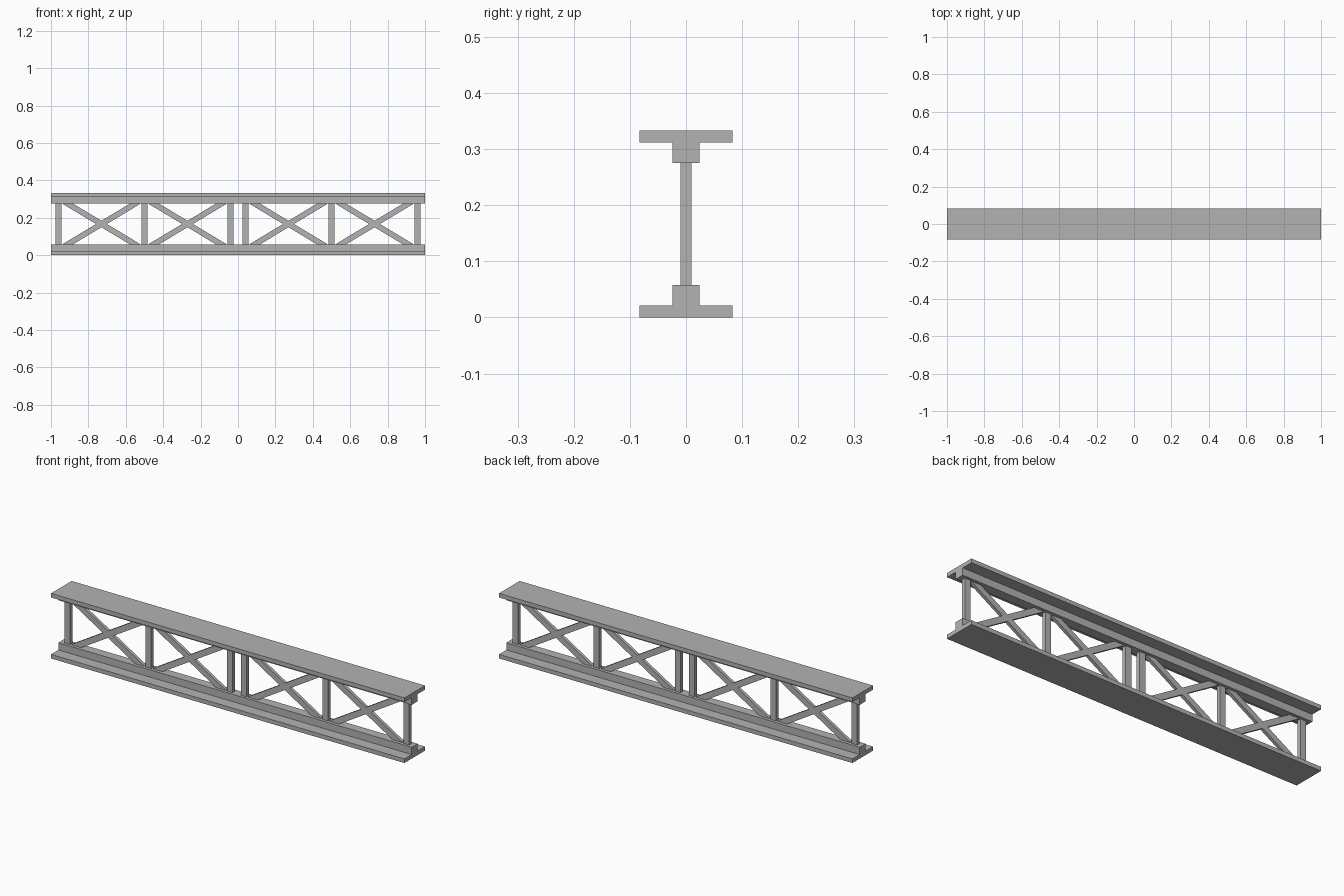
import bpy, bmesh, math
from mathutils import Matrix, Vector

cube = bpy.data.objects.get("Cube")
if cube:
    bpy.data.objects.remove(cube, do_unlink=True)

steel = bpy.data.materials.new("grey_steel")
steel.use_nodes = True
grey = (0.45, 0.45, 0.45, 1)
steel.diffuse_color = grey
steel.node_tree.nodes["Principled BSDF"].inputs["Base Color"].default_value = grey

HEIGHT = 0.333
CHORD = 0.058          # depth of each chord
MID = HEIGHT / 2


def finish(name, bm):
    bmesh.ops.recalc_face_normals(bm, faces=bm.faces)
    mesh = bpy.data.meshes.new(name)
    bm.to_mesh(mesh)
    bm.free()
    mesh.materials.append(steel)
    obj = bpy.data.objects.new(name, mesh)
    bpy.context.collection.objects.link(obj)
    return obj


def bar(name, center, size, tilt=0):
    bm = bmesh.new()
    matrix = (Matrix.Translation(center) @ Matrix.Rotation(tilt, 4, "Y")
              @ Matrix.Diagonal((*size, 1)))
    bmesh.ops.create_cube(bm, size=1, matrix=matrix)
    return finish(name, bm)


def chord(name, flip):
    """T section swept along the length of the truss."""
    half = [(0.083, 0), (0.083, 0.021), (0.024, 0.021), (0.024, CHORD)]
    profile = half + [(-y, z) for y, z in reversed(half)]
    bm = bmesh.new()
    verts = [bm.verts.new((-1, y, HEIGHT - z if flip else z)) for y, z in profile]
    face = bm.faces.new(verts)
    swept = bmesh.ops.extrude_face_region(bm, geom=[face])["geom"]
    moved = [v for v in swept if isinstance(v, bmesh.types.BMVert)]
    bmesh.ops.translate(bm, verts=moved, vec=(2, 0, 0))
    return finish(name, bm)


# Top and bottom chords
chord("bottom_chord", False)
chord("top_chord", True)

# Upright posts
clear = HEIGHT - 2 * CHORD
for side, label in ((-1, "right"), (1, "left")):
    for x, place in ((0.04, "inner"), (0.5, "middle"), (0.96, "outer")):
        bar(f"{label}_{place}_post", (side * x, 0, MID), (0.032, 0.02, clear + 0.01))

# Crossed braces, ends buried in the chords
run, rise = 0.364, 0.219
length = math.hypot(run, rise) + 0.036
angle = math.atan2(rise, run)
for side, label in ((-1, "right"), (1, "left")):
    for x, place in ((0.27, "inner"), (0.73, "outer")):
        for tilt, slope in ((angle, "falling"), (-angle, "rising")):
            bar(f"{label}_{place}_{slope}_brace", (side * x, 0, MID),
                (length, 0.016, 0.03), tilt)
